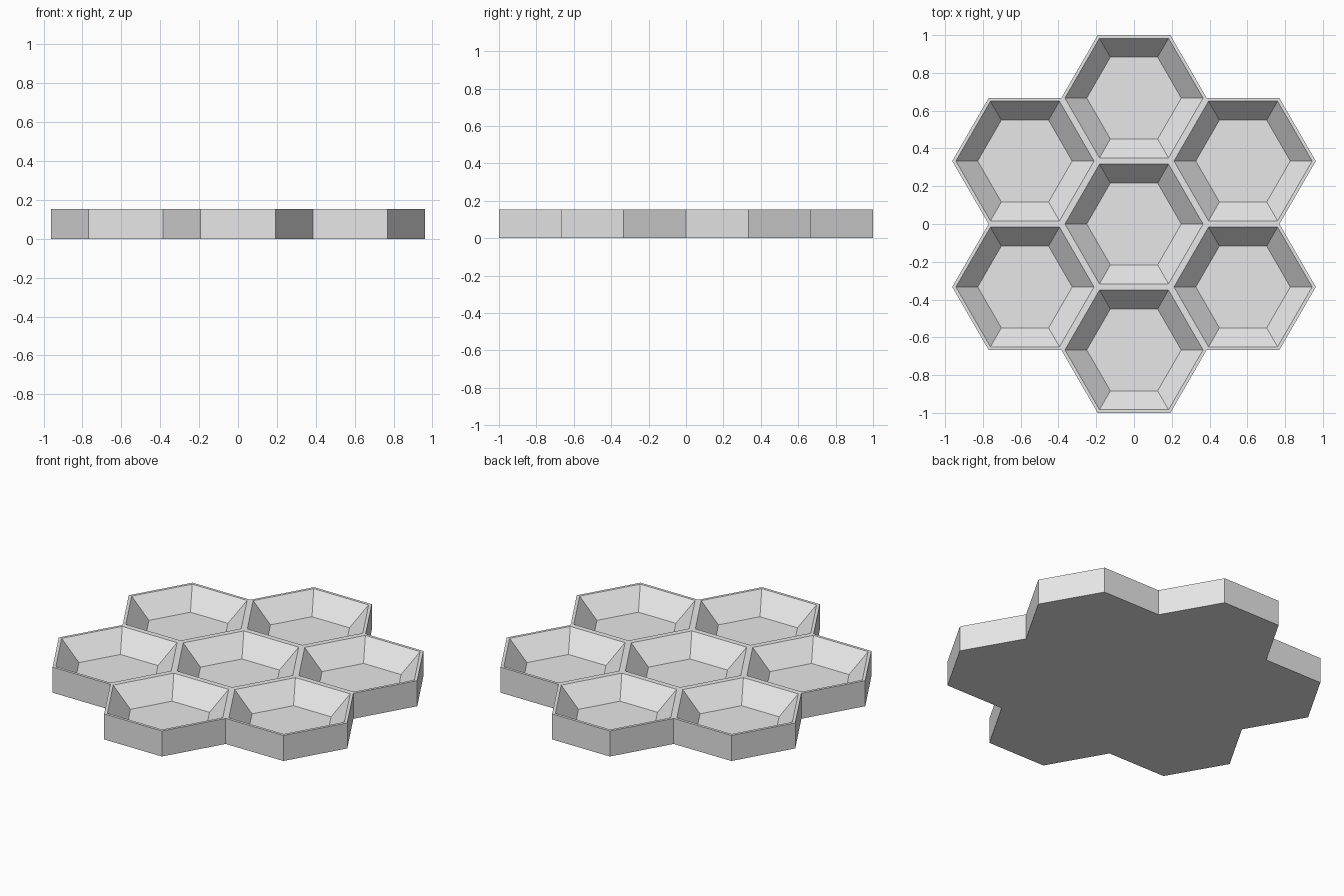
import bpy, bmesh
from math import sin, cos, pi, sqrt
from mathutils import Vector

cube = bpy.data.objects.get("Cube")
if cube:
    bpy.data.objects.remove(cube, do_unlink=True)

APOTHEM = 1 / 3
RADIUS = APOTHEM * 2 / sqrt(3)
HEIGHT = 0.4 * RADIUS
FLOOR = 0.1 * RADIUS

grey = bpy.data.materials.new("light grey")
grey.use_nodes = True
grey.diffuse_color = (0.8, 0.8, 0.8, 1)
grey.node_tree.nodes["Principled BSDF"].inputs["Base Color"].default_value = (0.8, 0.8, 0.8, 1)

# Directions from a cell to its six neighbours, through the edge midpoints
steps = [Vector((cos(a), sin(a), 0)) * 2 * APOTHEM
         for a in (pi / 6 + k * pi / 3 for k in range(6))]
centres = [Vector((0, 0, 0))] + steps

bm = bmesh.new()


def hex_ring(centre, radius, z):
    return [bm.verts.new(centre + Vector((radius * cos(k * pi / 3), radius * sin(k * pi / 3), z)))
            for k in range(6)]


def bridge(a, b, k):
    n = (k + 1) % 6
    bm.faces.new((a[k], a[n], b[n], b[k]))


for centre in centres:
    base = hex_ring(centre, RADIUS, 0)
    top = hex_ring(centre, RADIUS, HEIGHT)
    lip = hex_ring(centre, RADIUS * 0.95, HEIGHT)
    floor = hex_ring(centre, RADIUS * 0.65, FLOOR)
    # Underside and recessed floor
    bm.faces.new(base[::-1])
    bm.faces.new(floor)
    for k in range(6):
        bridge(top, lip, k)      # flat rim
        bridge(lip, floor, k)    # sloping inner wall
        # Outer wall only where no neighbouring cell adjoins
        if all((centre + steps[k] - c).length > 0.01 for c in centres):
            bridge(base, top, k)

# Join the cells into one closed tray
bmesh.ops.remove_doubles(bm, verts=bm.verts, dist=0.001)
bmesh.ops.recalc_face_normals(bm, faces=bm.faces)
mesh = bpy.data.meshes.new("honeycomb_tray")
bm.to_mesh(mesh)
bm.free()
mesh.materials.append(grey)
tray = bpy.data.objects.new("honeycomb_tray", mesh)
bpy.context.collection.objects.link(tray)
